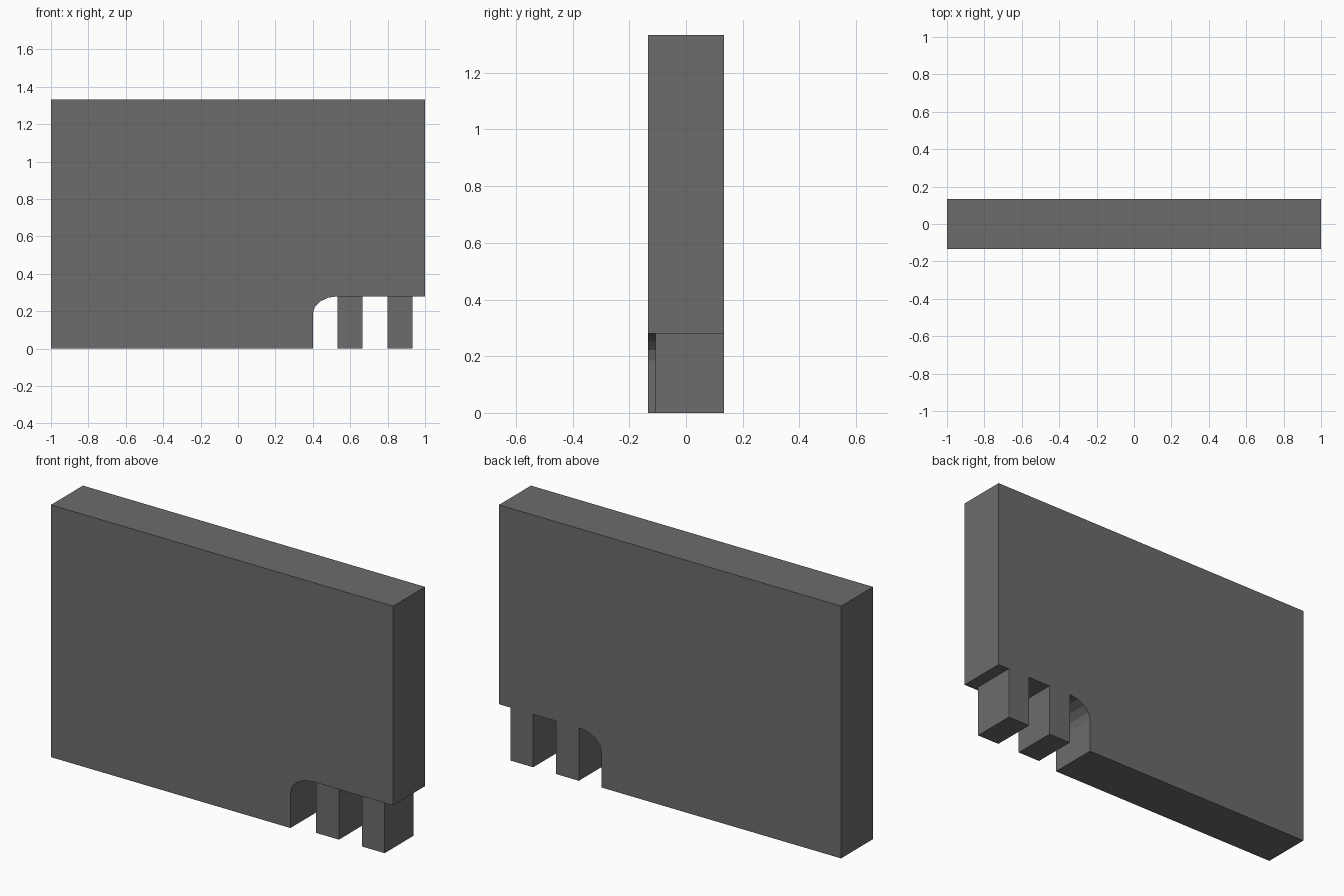
import bpy, bmesh, math

if "Cube" in bpy.data.objects:
    bpy.data.objects.remove(bpy.data.objects["Cube"])

W, T, H = 1.0, 0.1333, 1.333      # half width, half thickness, height
NOTCH_X, NOTCH_Z = 0.4, 0.28

grey = bpy.data.materials.new("dark_grey")
grey.diffuse_color = (0.15, 0.15, 0.15, 1)
grey.use_nodes = True
grey.node_tree.nodes["Principled BSDF"].inputs["Base Color"].default_value = grey.diffuse_color


def extrude_profile(name, pts, y0, y1):
    """Solid made from an x/z outline, extruded from y0 to y1."""
    bm = bmesh.new()
    face = bm.faces.new([bm.verts.new((x, y0, z)) for x, z in pts])
    res = bmesh.ops.extrude_face_region(bm, geom=[face])
    moved = [v for v in res["geom"] if isinstance(v, bmesh.types.BMVert)]
    bmesh.ops.translate(bm, verts=moved, vec=(0, y1 - y0, 0))
    bmesh.ops.recalc_face_normals(bm, faces=bm.faces)
    me = bpy.data.meshes.new(name)
    bm.to_mesh(me)
    bm.free()
    me.materials.append(grey)
    ob = bpy.data.objects.new(name, me)
    bpy.context.collection.objects.link(ob)
    return ob


# Slab with a round-cornered notch at the lower right
rx, rz = 0.133, 0.095
arc = []
for i in range(5):
    a = math.pi / 2 * i / 4
    arc.append((NOTCH_X + rx - rx * math.cos(a), NOTCH_Z - rz + rz * math.sin(a)))
outline = [(-W, 0), (NOTCH_X, 0)] + arc + [(W, NOTCH_Z), (W, H), (-W, H)]
extrude_profile("slab", outline, -T, T)

# Two teeth in the notch, set back slightly from the front
for i, x in enumerate((0.533, 0.8)):
    extrude_profile(f"tooth_{i + 1}",
                    [(x, 0), (x + 0.133, 0), (x + 0.133, NOTCH_Z), (x, NOTCH_Z)],
                    -0.108, T)
